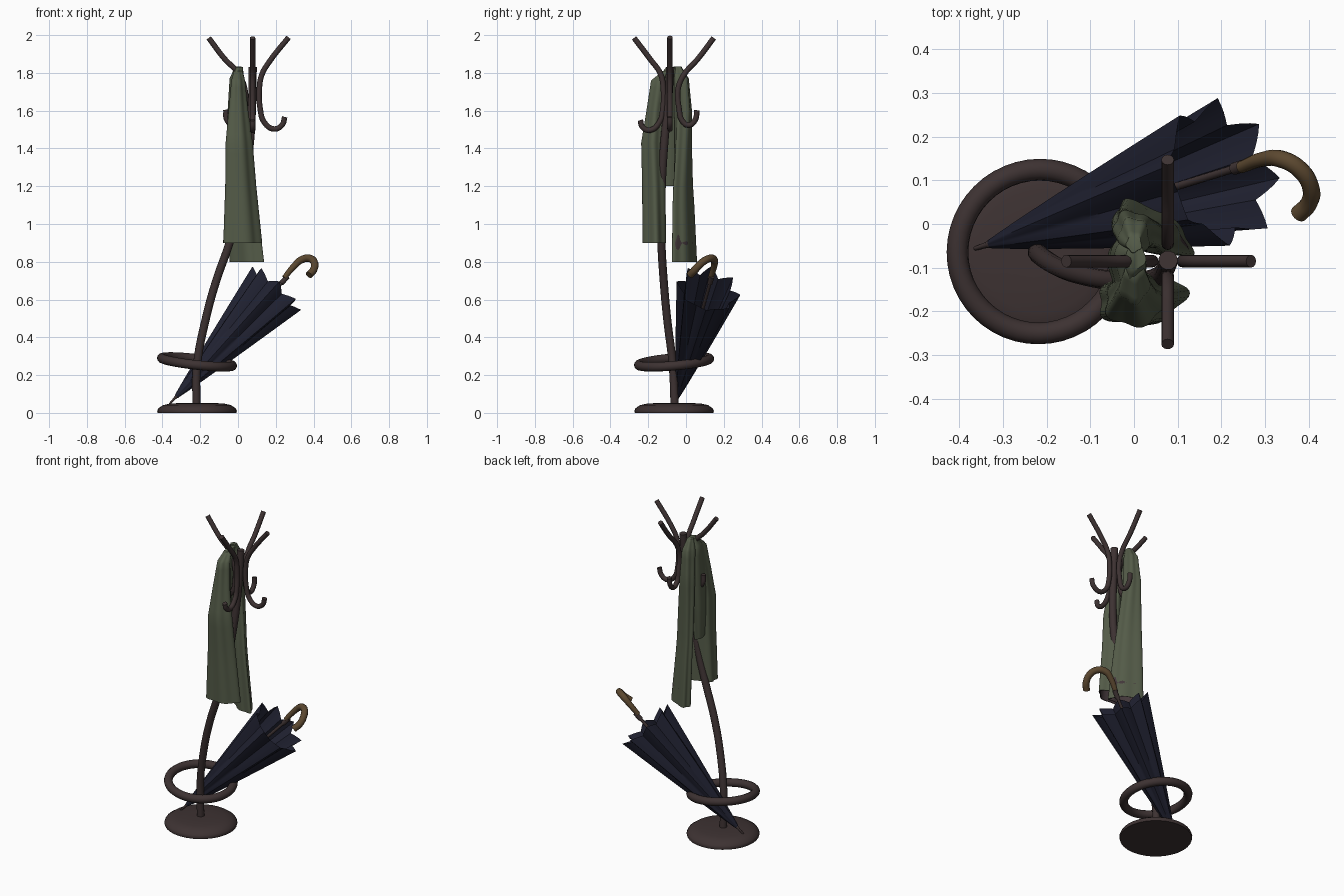
import bpy, bmesh, math
from mathutils import Vector, Matrix

if "Cube" in bpy.data.objects:
    bpy.data.objects.remove(bpy.data.objects["Cube"])


def material(name, rgb):
    m = bpy.data.materials.new(name)
    m.diffuse_color = (*rgb, 1)
    m.use_nodes = True
    m.node_tree.nodes["Principled BSDF"].inputs["Base Color"].default_value = m.diffuse_color
    return m


IRON = material("dark iron", (0.047, 0.032, 0.032))
GREEN = material("olive cloth", (0.088, 0.105, 0.065))
LINING = material("coat lining", (0.055, 0.038, 0.042))
NAVY = material("navy canopy", (0.0145, 0.0155, 0.031))
WOOD = material("handle wood", (0.105, 0.064, 0.029))


def finish(ob, angle=50):
    bpy.ops.object.select_all(action='DESELECT')
    ob.select_set(True)
    bpy.context.view_layer.objects.active = ob
    bpy.ops.object.shade_smooth_by_angle(angle=math.radians(angle))
    return ob


def mesh_object(name, bm, *mats, angle=50):
    me = bpy.data.meshes.new(name)
    bm.to_mesh(me)
    bm.free()
    ob = bpy.data.objects.new(name, me)
    bpy.context.collection.objects.link(ob)
    for m in mats:
        me.materials.append(m)
    return finish(ob, angle)


def tube(name, points, radius, mat, radii=None):
    """Smooth round tube through the points."""
    cu = bpy.data.curves.new(name, 'CURVE')
    cu.dimensions = '3D'
    cu.bevel_depth = radius
    cu.bevel_resolution = 4
    cu.resolution_u = 6
    cu.use_fill_caps = True
    sp = cu.splines.new('BEZIER')
    sp.bezier_points.add(len(points) - 1)
    for i, (bp, p) in enumerate(zip(sp.bezier_points, points)):
        bp.co = p
        bp.handle_left_type = bp.handle_right_type = 'AUTO'
        if radii:
            bp.radius = radii[i]
    ob = bpy.data.objects.new(name, cu)
    bpy.context.collection.objects.link(ob)
    cu.materials.append(mat)
    bpy.ops.object.select_all(action='DESELECT')
    ob.select_set(True)
    bpy.context.view_layer.objects.active = ob
    bpy.ops.object.convert(target='MESH')
    return finish(bpy.context.view_layer.objects.active)


def loft(bm, rings, lining_from=None):
    """Join rings of equal length; later rings can take the second material."""
    rows = [[bm.verts.new(p) for p in r] for r in rings]
    n = len(rows[0])
    for k in range(len(rows) - 1):
        for i in range(n):
            j = (i + 1) % n
            f = bm.faces.new((rows[k][i], rows[k][j], rows[k + 1][j], rows[k + 1][i]))
            if lining_from is not None and k >= lining_from:
                f.material_index = 1
    return rows


# Domed base
BX, BY = -0.217, -0.063
profile = [(0.208, 0), (0.211, 0.01), (0.205, 0.024), (0.18, 0.041), (0.14, 0.05), (0.06, 0.053), (0.015, 0.053)]
bm = bmesh.new()
rows = loft(bm, [[(BX + r * math.cos(a * math.tau / 32), BY + r * math.sin(a * math.tau / 32), z)
                  for a in range(32)] for r, z in profile])
bm.faces.new(rows[0][::-1])
bm.faces.new(rows[-1])
mesh_object("base", bm, IRON)

# Tilted umbrella ring
bpy.ops.mesh.primitive_torus_add(major_radius=0.188, minor_radius=0.025, major_segments=48, minor_segments=12,
                                 location=(BX, BY, 0.27))
ring = bpy.context.object
ring.name = "umbrella_ring"
ring.rotation_euler = Vector((0, 0, 1)).rotation_difference(Vector((0.11, -0.09, 1))).to_euler()
ring.data.materials.append(IRON)
finish(ring)

# Bent pole
tube("pole", [(-0.22, -0.06, 0.03), (-0.217, -0.07, 0.25), (-0.17, -0.1, 0.5), (-0.115, -0.118, 0.7),
              (-0.045, -0.13, 0.9), (0.02, -0.13, 1.15), (0.06, -0.117, 1.4), (0.075, -0.095, 1.65),
              (0.078, -0.083, 1.83)], 0.022, IRON)

# Four arms, each one bent rod with an upper prong and a lower hook (offset, height)
arms = {
    "arm_right": [(0.268, 1.988), (0.168, 1.862), (0.126, 1.79), (0.113, 1.714), (0.118, 1.607),
                  (0.138, 1.54), (0.19, 1.503), (0.234, 1.525), (0.247, 1.567)],
    "arm_left": [(-0.155, 1.985), (-0.07, 1.873), (0.0, 1.80), (0.036, 1.714), (0.038, 1.62),
                 (0.02, 1.55), (-0.022, 1.522), (-0.058, 1.55), (-0.064, 1.605)],
    "arm_front": [(-0.275, 1.985), (-0.19, 1.873), (-0.135, 1.795), (-0.12, 1.714), (-0.123, 1.607),
                  (-0.14, 1.54), (-0.19, 1.497), (-0.23, 1.513), (-0.242, 1.55)],
    "arm_back": [(0.147, 1.985), (0.062, 1.873), (-0.011, 1.79), (-0.042, 1.714), (-0.036, 1.607),
                 (-0.022, 1.55), (0.013, 1.523), (0.048, 1.55), (0.058, 1.602)],
}
for name, pts in arms.items():
    if name in ("arm_right", "arm_left"):
        path = [(u, -0.085, z) for u, z in pts]
    else:
        path = [(0.077, u, z) for u, z in pts]
    tube(name, path, 0.0145, IRON)

# Umbrella frame: local z runs along the shaft from the tip
TIP = Vector((-0.36, -0.055, 0.05))
AXIS = Vector((0.665, 0.205, 0.718)).normalized()
M = Matrix.Translation(TIP) @ Vector((0, 0, 1)).rotation_difference(AXIS).to_matrix().to_4x4()

# Pleated canopy with sharp ribs, open at the wide end
bm = bmesh.new()
RIBS, SEG = 8, 64
rings = []
for k in range(13):
    s = k / 12
    r = 0.011 + 0.162 * s ** 0.95
    ring_pts = []
    for i in range(SEG):
        a = math.tau * i / SEG
        u = (i * RIBS / SEG) % 1
        w = abs(2 * u - 1)                       # 1 on ribs, 0 in the folds
        rr = r * (1 - 0.25 * s ** 0.4 * (1 - w ** 1.2))
        t = 0.05 + 0.80 * s - 0.03 * (1 - w) * s ** 6
        ring_pts.append(M @ Vector((rr * math.cos(a), rr * math.sin(a), t)))
    rings.append(ring_pts)
loft(bm, rings)
mesh_object("umbrella_canopy", bm, NAVY, angle=40)

# Shaft, tip and crook handle
tube("umbrella_shaft", [TIP + AXIS * t for t in (0.04, 0.5, 0.93)], 0.009, IRON)
tube("umbrella_tip", [TIP + AXIS * t for t in (-0.005, 0.04, 0.09)], 0.008, IRON, [0.6, 0.9, 1.4])
tube("umbrella_collar", [TIP + AXIS * t for t in (0.885, 0.91, 0.935)], 0.014, IRON)
tube("umbrella_handle", [(0.245, 0.13, 0.715), (0.295, 0.148, 0.775), (0.335, 0.149, 0.81), (0.378, 0.126, 0.818),
                         (0.404, 0.085, 0.796), (0.4, 0.047, 0.757), (0.376, 0.022, 0.73)], 0.02, WOOD,
     [0.7, 0.85, 1, 1, 1, 1, 1])


def drape(name, keys, folds, phase, turn):
    """Hanging cloth lobe from (z, cx, cy, rx, ry) keys, folded walls, lined inside."""
    rings = []
    sub = 4
    top, low = keys[0][0], keys[-1][0]
    for k in range((len(keys) - 1) * sub + 1):
        i = min(k // sub, len(keys) - 2)
        f = k / sub - i
        z, cx, cy, rx, ry = (p + (q - p) * f for p, q in zip(keys[i], keys[i + 1]))
        slant = turn * min(1, 1.5 * (top - z) / (top - low))
        pts = []
        for n in range(56):
            a = math.tau * n / 56
            g = (1 + 0.09 * math.sin(folds * a + phase + z)) / 1.04
            x, y = rx * g * math.cos(a), ry * g * math.sin(a)
            pts.append(Vector((cx + x, cy + y + slant * x, z)))
        rings.append(pts)
    outer = len(rings) - 1
    c = sum(rings[-1], Vector()) / 56
    for scale, up in ((0.93, 0), (0.85, 0.1), (0.3, 0.3)):
        rings.append([c + (p - c) * scale + Vector((0, 0, up)) for p in rings[outer]])
    bm = bmesh.new()
    rows = loft(bm, rings, outer)
    bm.faces.new(rows[0])
    bmesh.ops.recalc_face_normals(bm, faces=bm.faces)
    return mesh_object(name, bm, GREEN, LINING, angle=65)


# Coat: front lobe, longer back lobe, and the gathered fold that joins them over the left arm
drape("coat_front_panel", [(1.81, 0.0, -0.1, 0.022, 0.022), (1.76, 0.0, -0.135, 0.036, 0.048),
                           (1.6, 0.0, -0.16, 0.052, 0.048), (1.43, 0.003, -0.176, 0.072, 0.06),
                           (1.2, 0.01, -0.172, 0.083, 0.06), (0.9, 0.018, -0.17, 0.105, 0.062)], 5, 0.6, 0.1)
drape("coat_back_panel", [(1.835, 0.0, -0.045, 0.018, 0.02), (1.77, 0.0, -0.03, 0.036, 0.046),
                          (1.6, 0.0, -0.015, 0.048, 0.046), (1.4, 0.01, -0.016, 0.06, 0.042),
                          (1.2, 0.02, -0.018, 0.07, 0.042), (0.8, 0.046, -0.012, 0.09, 0.05)], 5, 2.0, -0.5)
drape("coat_collar", [(1.83, 0.005, -0.075, 0.022, 0.03), (1.77, -0.008, -0.085, 0.036, 0.065),
                      (1.6, -0.022, -0.09, 0.032, 0.075), (1.4, -0.03, -0.09, 0.03, 0.065),
                      (1.2, -0.035, -0.085, 0.02, 0.045)], 4, 1.0, 0.0)
